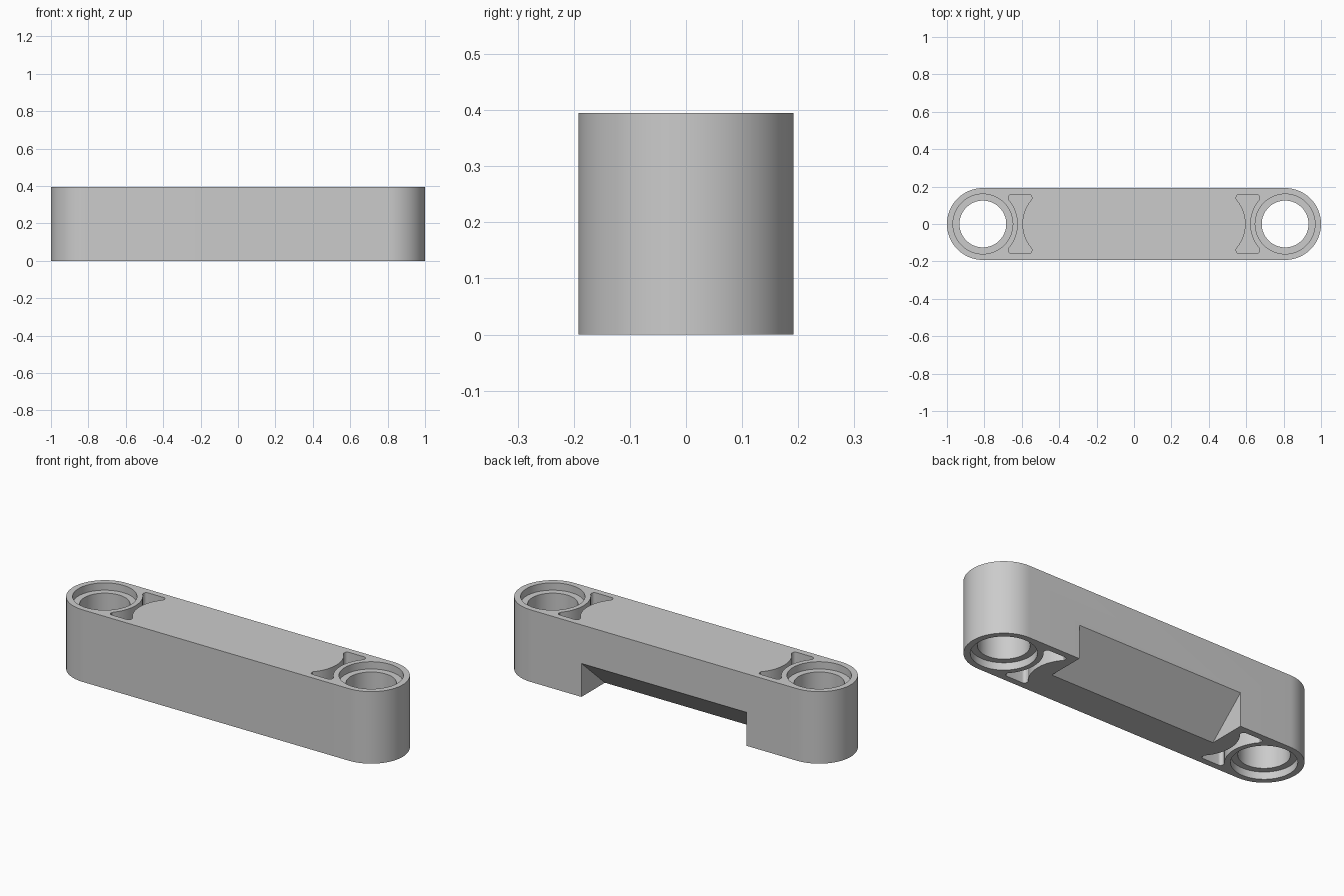
import bpy, bmesh, math
from mathutils import Matrix, Vector

cube = bpy.data.objects.get("Cube")
if cube:
    bpy.data.objects.remove(cube, do_unlink=True)

HEIGHT, RADIUS, PIN_X = 0.395, 0.192, 0.808

grey = bpy.data.materials.new("plain_grey")
grey.use_nodes = True
colour = (0.6, 0.6, 0.6, 1)
grey.diffuse_color = colour
grey.node_tree.nodes["Principled BSDF"].inputs["Base Color"].default_value = colour


def prism(name, points, low, high, matrix=Matrix(), corner=0):
    """Extrude a 2D outline along its local z, optionally rounding sharp corners."""
    bm = bmesh.new()
    face = bm.faces.new([bm.verts.new((x, y, low)) for x, y in points])
    out = bmesh.ops.extrude_face_region(bm, geom=[face])
    tops = [v for v in out["geom"] if isinstance(v, bmesh.types.BMVert)]
    bmesh.ops.translate(bm, verts=tops, vec=(0, 0, high - low))
    bmesh.ops.recalc_face_normals(bm, faces=bm.faces)
    if corner:
        sharp = [e for e in bm.edges
                 if abs(e.verts[0].co.z - e.verts[1].co.z) > 0.01
                 and e.calc_face_angle(0) > 1]
        bmesh.ops.bevel(bm, geom=sharp, offset=corner, segments=5,
                        profile=0.5, affect='EDGES', clamp_overlap=True)
    bm.transform(matrix)
    bmesh.ops.recalc_face_normals(bm, faces=bm.faces)
    mesh = bpy.data.meshes.new(name)
    bm.to_mesh(mesh)
    bm.free()
    mesh.materials.append(grey)
    obj = bpy.data.objects.new(name, mesh)
    bpy.context.collection.objects.link(obj)
    return obj


def arc(cx, r, start, end, count):
    angles = [math.radians(start + (end - start) * i / count) for i in range(count + 1)]
    return [(cx + r * math.cos(a), r * math.sin(a)) for a in angles]


def circle(cx, r, count=64):
    return arc(cx, r, 0, 360, count)[:-1]


# Rounded bar
beam = prism("beam", arc(PIN_X, RADIUS, -90, 90, 40) + arc(-PIN_X, RADIUS, 90, 270, 40),
             0, HEIGHT)

cutters = []
for side in (-1, 1):
    # Pin hole with a recess at each mouth
    cx = side * PIN_X
    cutters.append(prism("pin_hole", circle(cx, 0.125), -0.1, HEIGHT + 0.1))
    cutters.append(prism("top_recess", circle(cx, 0.16), HEIGHT - 0.04, HEIGHT + 0.1))
    cutters.append(prism("bottom_recess", circle(cx, 0.16), -0.1, 0.04))

    # Waisted pockets above and below a thin web
    px, r, reach = side * 0.609, 0.2, 0.133
    ys = [reach * i / 6 for i in range(-6, 7)]
    edge = [(0.012 + r - math.sqrt(r * r - y * y), y) for y in ys]
    wide = edge[-1][0]
    half = [(wide, -0.158)] + edge + [(wide, 0.158)]
    outline = [(px + w, y) for w, y in half] + [(px - w, y) for w, y in reversed(half)]
    cutters.append(prism("top_pocket", outline, HEIGHT / 2 + 0.04, HEIGHT + 0.1, corner=0.016))
    cutters.append(prism("bottom_pocket", outline, -0.1, HEIGHT / 2 - 0.04, corner=0.016))

# Sloped notch along the lower back edge
along_x = Matrix(((0, 0, 1, 0), (1, 0, 0, 0), (0, 1, 0, 0), (0, 0, 0, 1)))
slope = 0.9
notch = [(y, slope * (y + 0.012)) for y in (-0.06, 0.25)]
notch.append((0.25, notch[0][1]))
cutters.append(prism("notch", notch, -0.5, 0.5, along_x))

# Two blind holes square to the slope
normal = Vector((0, slope, -1)).normalized()
for side in (-1, 1):
    place = Matrix.Translation((side * 0.158, 0.09, slope * 0.102))
    place = place @ normal.to_track_quat('Z', 'Y').to_matrix().to_4x4()
    cutters.append(prism("slope_hole", circle(0, 0.068, 48), -0.27, 0.1, place))

# Carve the bar
bpy.ops.object.select_all(action='DESELECT')
bpy.context.view_layer.objects.active = beam
beam.select_set(True)
for cutter in cutters:
    cutter.hide_render = True
    mod = beam.modifiers.new(cutter.name, 'BOOLEAN')
    mod.operation = 'DIFFERENCE'
    mod.solver = 'EXACT'
    mod.object = cutter
    bpy.ops.object.modifier_apply(modifier=mod.name)
    bpy.data.objects.remove(cutter, do_unlink=True)

bpy.ops.object.shade_smooth_by_angle(angle=math.radians(30))
